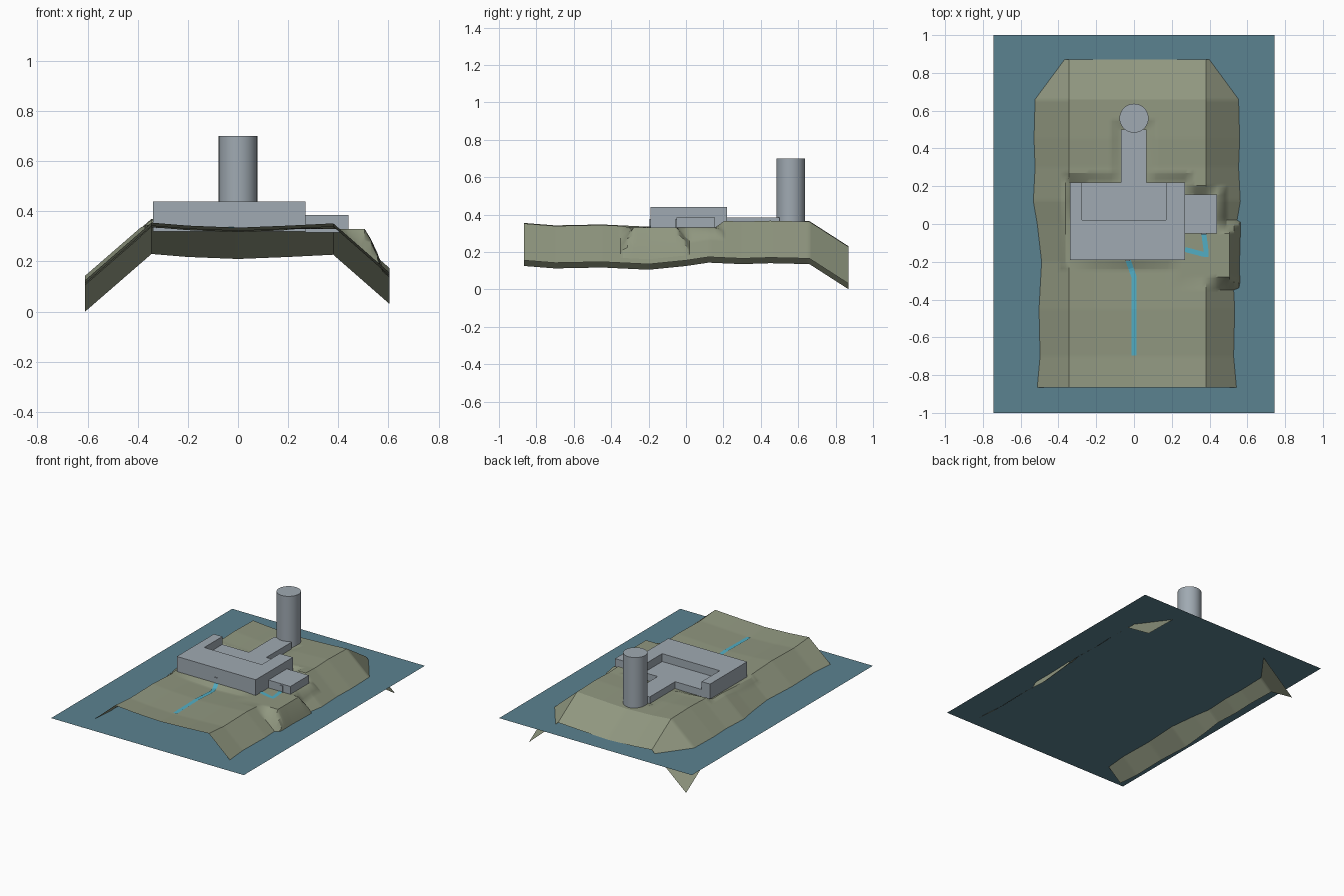
import bpy, bmesh, math
from mathutils import Vector

old = bpy.data.objects.get("Cube")
if old:
    bpy.data.objects.remove(old, do_unlink=True)


def material(name, r, g, b):
    m = bpy.data.materials.new(name)
    m.use_nodes = True
    m.diffuse_color = (r, g, b, 1)
    bsdf = next(n for n in m.node_tree.nodes if n.type == 'BSDF_PRINCIPLED')
    bsdf.inputs["Base Color"].default_value = (r, g, b, 1)
    return m


WATER = material("water blue", 0.105, 0.225, 0.28)
GRASS = material("olive ground", 0.28, 0.31, 0.215)
STONE = material("grey building", 0.35, 0.40, 0.445)
PATH = material("cyan path", 0.085, 0.42, 0.55)


def finish(name, bm, mat, smooth=False):
    mesh = bpy.data.meshes.new(name)
    bm.to_mesh(mesh)
    bm.free()
    mesh.materials.append(mat)
    ob = bpy.data.objects.new(name, mesh)
    bpy.context.collection.objects.link(ob)
    if smooth:
        bpy.ops.object.select_all(action='DESELECT')
        ob.select_set(True)
        bpy.context.view_layer.objects.active = ob
        bpy.ops.object.shade_smooth_by_angle(angle=math.radians(25))
    return ob


def prism(name, outline, z0, z1, mat=STONE):
    """Extrude a counter-clockwise plan outline from z0 up to z1."""
    bm = bmesh.new()
    base = bm.faces.new([bm.verts.new((x, y, z0)) for x, y in outline])
    top = bmesh.ops.extrude_face_region(bm, geom=[base])["geom"]
    bmesh.ops.translate(bm, vec=(0, 0, z1 - z0),
                        verts=[v for v in top if isinstance(v, bmesh.types.BMVert)])
    bmesh.ops.recalc_face_normals(bm, faces=bm.faces)
    return finish(name, bm, mat)


def rect(x0, x1, y0, y1):
    return [(x0, y0), (x1, y0), (x1, y1), (x0, y1)]


# Ground: a cross profile raised and lowered along y, with levelled pads
PROFILE = [(-.61, .125), (-.345, .355), (-.2, .343), (0, .335), (.2, .343),
           (.38, .352), (.605, .155)]
RISE = [(-.865, 0), (-.7, -.013), (-.45, -.008), (-.2, -.02), (0, 0),
        (.12, .018), (.3, .01), (.45, .015), (.66, .01), (.87, -.125)]
# x0, x1, y0, y1, level, margin
PADS = [(-.34, .27, -.19, .22, .335, .05),
        (-.07, .065, .2, .5, .338, .05),
        (.25, .44, -.05, .155, .33, .05),
        (.25, .505, -.28, -.05, .33, .07)]


def interp(points, t):
    for (a, u), (b, v) in zip(points, points[1:]):
        if t <= b:
            return u + (v - u) * (t - a) / (b - a)
    return points[-1][1]


def height(x, y):
    h = interp(PROFILE, x) + interp(RISE, y)
    for x0, x1, y0, y1, level, margin in PADS:
        d = max(x0 - x, x - x1, y0 - y, y - y1, 0)
        h += (level - h) * max(0, 1 - d / margin)
    return h


def grid_lines(points, pads):
    keys = {p[0] for p in points}
    for lo, hi, margin in pads:
        keys |= {lo - margin, lo, hi, hi + margin}
    first, last = points[0][0], points[-1][0]
    steps = round((last - first) / .025)
    keys |= {first + (last - first) * i / steps for i in range(steps + 1)}
    lines = []
    for k in sorted(keys):
        if first <= k <= last and (not lines or k - lines[-1] > .002):
            lines.append(k)
    return lines


xs = grid_lines(PROFILE, [(p[0], p[1], p[5]) for p in PADS])
ys = grid_lines(RISE, [(p[2], p[3], p[5]) for p in PADS])
bm = bmesh.new()
rows = [[bm.verts.new((x, y, height(x, y))) for x in xs] for y in ys]
for near, far in zip(rows, rows[1:]):
    for i in range(len(xs) - 1):
        bm.faces.new((near[i], near[i + 1], far[i + 1], far[i]))
finish("island_ground", bm, GRASS, smooth=True)

# Water sheet
bm = bmesh.new()
bm.faces.new([bm.verts.new((x, y, .21)) for x, y in rect(-.745, .745, -1, 1)])
finish("water_sheet", bm, WATER)

# Main building: full lower storey, U-shaped upper storey around a terrace
prism("lower_storey", rect(-.34, .27, -.19, .22), .32, .385)
prism("upper_storey", [(-.34, -.19), (.27, -.19), (.27, .22), (.17, .22),
                       (.17, .02), (-.275, .02), (-.275, .22), (-.34, .22)], .385, .44)
prism("corridor", rect(-.07, .065, .22, .5), .32, .385)
prism("side_annex", rect(.27, .44, -.05, .155), .315, .385)

# Doors
prism("front_door", rect(-.045, -.02, -.195, -.19), .33, .375)
prism("annex_door", rect(.355, .383, -.055, -.05), .325, .375)

# Round tower
bm = bmesh.new()
bmesh.ops.create_cone(bm, cap_ends=True, segments=32, radius1=.077, radius2=.077, depth=.38)
bmesh.ops.translate(bm, verts=bm.verts, vec=(0, .56, .51))
finish("round_tower", bm, STONE, smooth=True)


# Paths draped over the ground
def path(name, corners, width):
    points = []
    for a, b in zip(corners, corners[1:]):
        a, b = Vector(a), Vector(b)
        n = max(2, int((b - a).length / .015))
        points += [a.lerp(b, i / n) for i in range(n)]
    points.append(Vector(corners[-1]))
    bm = bmesh.new()
    previous = None
    for i, p in enumerate(points):
        along = points[min(i + 1, len(points) - 1)] - points[max(i - 1, 0)]
        side = Vector((-along.y, along.x)).normalized() * width / 2
        pair = [bm.verts.new((q.x, q.y, height(q.x, q.y) + .004))
                for q in (p - side, p + side)]
        if previous:
            bm.faces.new((previous[0], pair[0], pair[1], previous[1]))
        previous = pair
    finish(name, bm, PATH)


path("front_path", [(-.032, -.19), (0, -.28), (0, -.695)], .028)
path("annex_path", [(.27, -.135), (.385, -.165), (.369, -.05)], .026)
